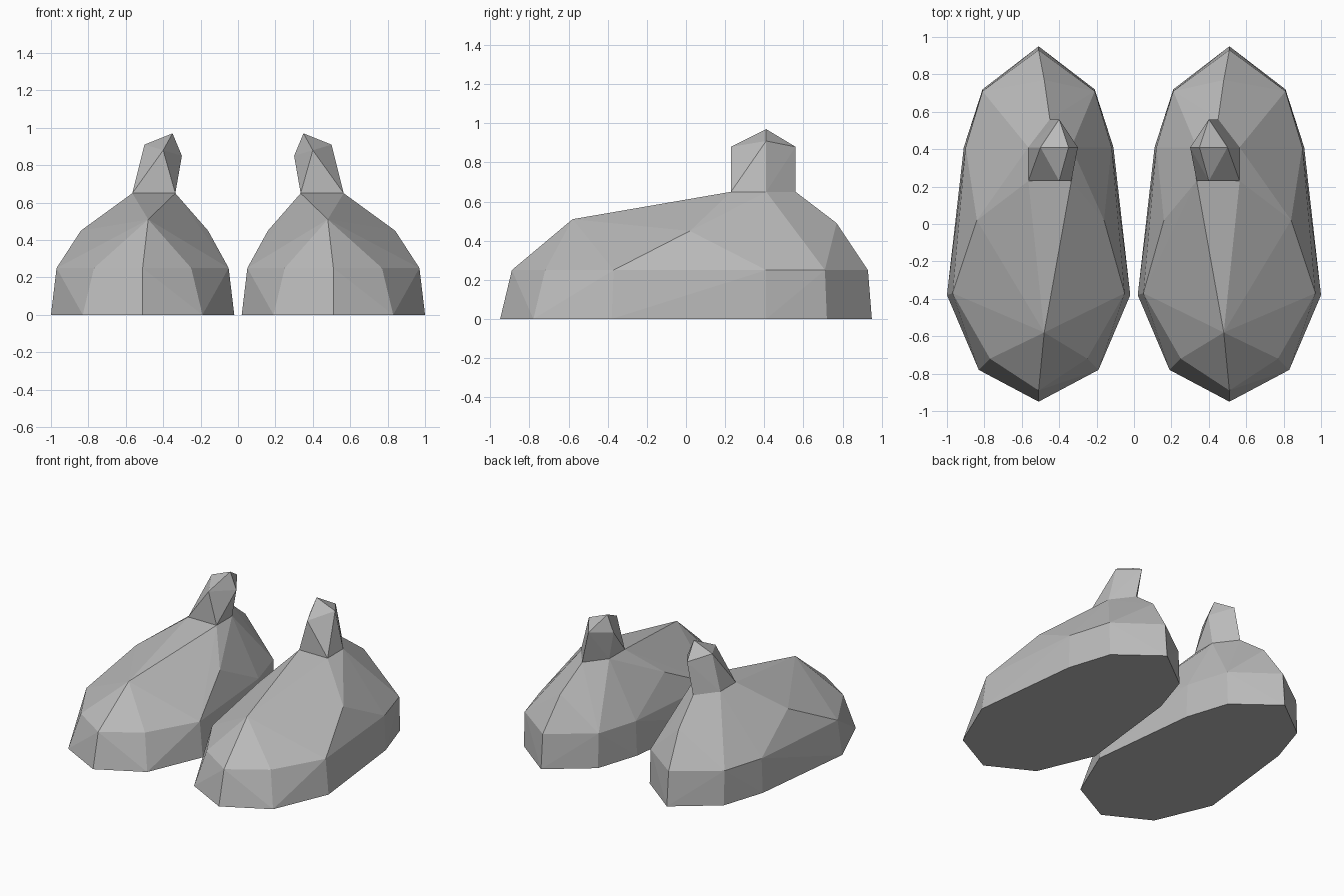
import bpy
import bmesh

cube = bpy.data.objects.get("Cube")
if cube:
    bpy.data.objects.remove(cube, do_unlink=True)

# Single plain grey
grey = bpy.data.materials.new("plain grey")
grey.use_nodes = True
colour = (0.5, 0.5, 0.5, 1)
grey.diffuse_color = colour
grey.node_tree.nodes["Principled BSDF"].inputs["Base Color"].default_value = colour

MID = 0.51  # centre line of one slipper


def outline(stations, z):
    """Symmetric outline around the centre line from (half width, y) pairs."""
    pts = []
    for half, y in stations:
        pts += [(MID + s * half, y, z) for s in ((1, -1) if half else (1,))]
    return pts


def faceted_solid(name, points, side):
    """Flat-faced convex solid, mirrored in x for the other side."""
    bm = bmesh.new()
    verts = [bm.verts.new((side * x, y, z)) for x, y, z in points]
    bmesh.ops.convex_hull(bm, input=verts)
    loose = [v for v in bm.verts if not v.link_faces]
    bmesh.ops.delete(bm, geom=loose, context='VERTS')
    bmesh.ops.recalc_face_normals(bm, faces=bm.faces)
    mesh = bpy.data.meshes.new(name)
    bm.to_mesh(mesh)
    bm.free()
    mesh.materials.append(grey)
    obj = bpy.data.objects.new(name, mesh)
    bpy.context.collection.objects.link(obj)
    return obj


# Sole and the widest line of the upper
sole = outline([(0, -0.95), (0.32, -0.78), (0.49, -0.38), (0.4, 0.41), (0.3, 0.72), (0, 0.95)], 0)
rim = outline([(0, -0.89), (0.26, -0.72), (0.46, -0.37), (0.39, 0.41), (0.3, 0.71), (0, 0.93)], 0.25)

# Toe ridge, side shoulders and heel
shoulder = [(0.48, -0.58, 0.51), (0.84, 0.02, 0.45), (0.16, 0.02, 0.45), (0.48, 0.77, 0.49)]

# Ankle collar and the pointed stump above it
collar = [(x, y, 0.65) for x, y in
          ((0.335, 0.23), (0.565, 0.23), (0.565, 0.41), (0.45, 0.56), (0.335, 0.41))]
stump = [(0.35, 0.41, 0.97), (0.5, 0.41, 0.91), (0.3, 0.41, 0.85),
         (0.4, 0.23, 0.88), (0.4, 0.56, 0.88)]

for word, side in (("left", 1), ("right", -1)):
    faceted_solid(word + "_foot", sole + rim + shoulder + collar, side)
    faceted_solid(word + "_ankle", collar + stump, side)
